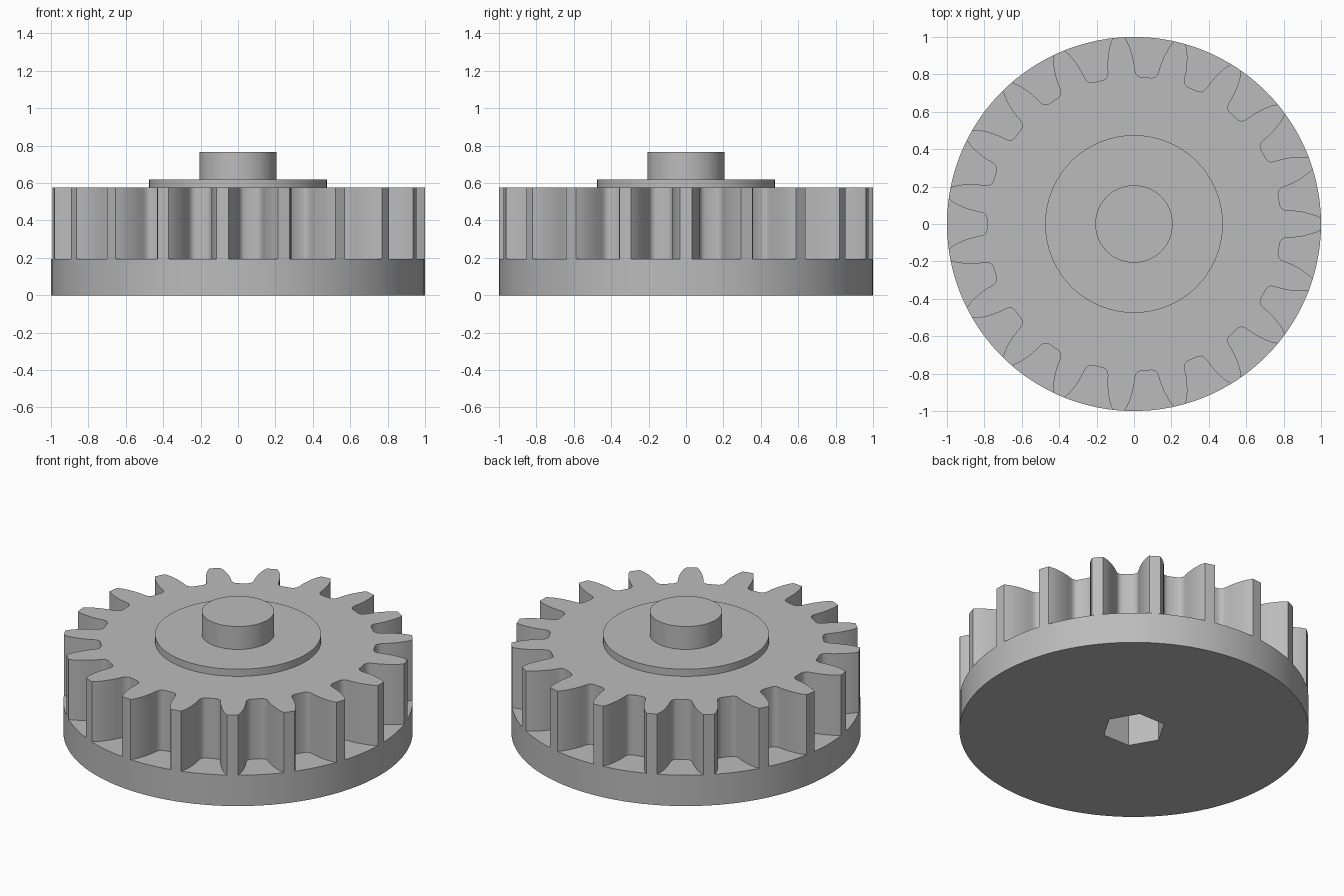
import bpy, bmesh, math

if "Cube" in bpy.data.objects:
    bpy.data.objects.remove(bpy.data.objects["Cube"])

TEETH = 19
SEGS = 114          # shared by the round edges and the hex socket
Z_BASE, Z_GEAR, Z_FLANGE, Z_HUB = 0.195, 0.575, 0.62, 0.765

grey = bpy.data.materials.new("plain grey")
grey.diffuse_color = (0.5, 0.5, 0.5, 1)
grey.use_nodes = True
grey.node_tree.nodes["Principled BSDF"].inputs["Base Color"].default_value = grey.diffuse_color


def circle(r):
    return [(r * math.cos(math.tau * i / SEGS), r * math.sin(math.tau * i / SEGS))
            for i in range(SEGS)]


def hexagon(r):
    pts = []
    for i in range(SEGS):
        a = math.tau * i / SEGS
        d = r * math.cos(math.pi / 6) / math.cos(a % (math.pi / 3) - math.pi / 6)
        pts.append((d * math.cos(a), d * math.sin(a)))
    return pts


def gear_outline():
    # half of one tooth gap: (distance from axis, half width)
    flank = [(0.787, 0.03), (0.793, 0.046), (0.806, 0.058), (0.825, 0.064),
             (0.86, 0.071), (0.9, 0.083), (0.94, 0.099), (0.97, 0.114)]
    polar = [(r, math.atan2(w, r)) for r, w in flank] + [(1.0, math.radians(7.66))]
    gap = [(r, -a) for r, a in reversed(polar)] + polar
    pitch = math.tau / TEETH
    gap.append((1.0, pitch / 2))        # middle of the tooth tip
    return [(r * math.cos(a + (k + 0.5) * pitch), r * math.sin(a + (k + 0.5) * pitch))
            for k in range(TEETH) for r, a in gap]


def skin(name, rings, cap_start=False, cap_end=False):
    """Join a series of (outline, height) rings into one surface."""
    bm = bmesh.new()
    loops = [[bm.verts.new((x, y, z)) for x, y in pts] for pts, z in rings]
    for a, b in zip(loops, loops[1:]):
        for i in range(len(a)):
            j = (i + 1) % len(a)
            bm.faces.new((a[i], a[j], b[j], b[i]))
    if cap_start:
        bm.faces.new(loops[0][::-1])
    if cap_end:
        bm.faces.new(loops[-1])
    mesh = bpy.data.meshes.new(name)
    bm.to_mesh(mesh)
    bm.free()
    mesh.materials.append(grey)
    obj = bpy.data.objects.new(name, mesh)
    bpy.context.collection.objects.link(obj)
    bpy.ops.object.select_all(action='DESELECT')
    obj.select_set(True)
    bpy.context.view_layer.objects.active = obj
    bpy.ops.object.shade_smooth_by_angle(angle=math.radians(30))


# Base disc with a blind hexagonal socket underneath
socket, rim = hexagon(0.183), circle(1.0)
skin("base_disc", [(socket, 0.56), (socket, 0), (rim, 0), (rim, Z_BASE),
                   (circle(0.78), Z_BASE)], cap_start=True)

# Toothed wheel
teeth = gear_outline()
skin("gear_teeth", [(teeth, Z_BASE), (teeth, Z_GEAR)], cap_end=True)

# Raised flange and centre hub
for name, r, z0, z1 in (("flange", 0.475, Z_GEAR, Z_FLANGE),
                        ("hub", 0.207, Z_FLANGE, Z_HUB)):
    skin(name, [(circle(r), z0), (circle(r), z1)], cap_end=True)
